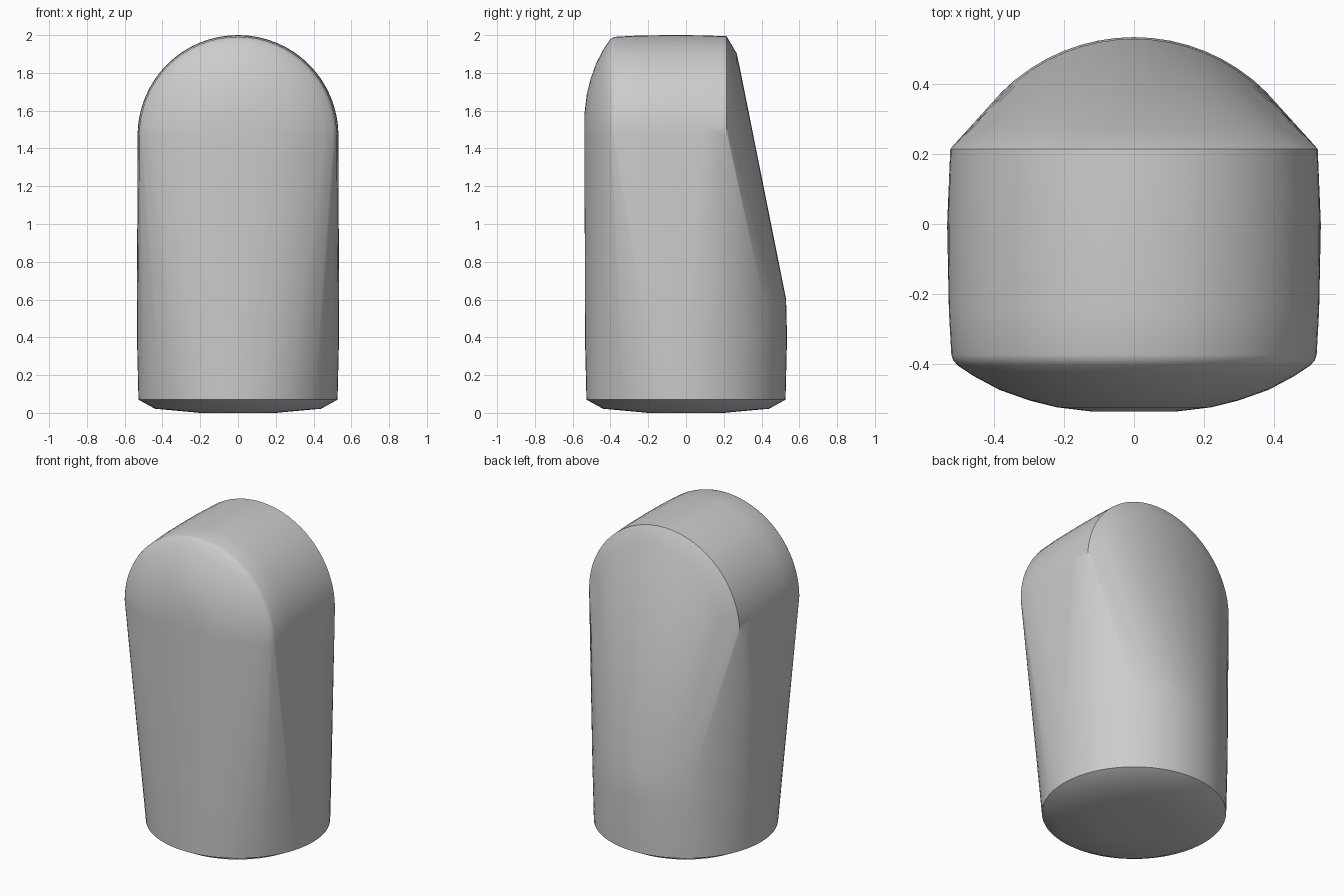
import bpy
import bmesh
from math import cos, sin, pi

default = bpy.data.objects.get("Cube")
if default:
    bpy.data.objects.remove(default, do_unlink=True)

# One plain grey material
grey = bpy.data.materials.new("plain_grey")
grey.use_nodes = True
colour = (0.6, 0.6, 0.6, 1)
grey.diffuse_color = colour
grey.node_tree.nodes["Principled BSDF"].inputs["Base Color"].default_value = colour

bm = bmesh.new()
SIDES = 64
ARCH_Z = 1.468


def ring(radius, z):
    """Horizontal circle of the round base."""
    for i in range(SIDES):
        a = 2 * pi * i / SIDES
        bm.verts.new((radius * cos(a), radius * sin(a), z))


def arch(radius, y):
    """Upright half circle of the rounded top."""
    for i in range(SIDES // 2 + 1):
        a = 2 * pi * i / SIDES
        bm.verts.new((radius * cos(a), y, ARCH_Z + radius * sin(a)))


# Round base: shallow domed underside, then a nearly straight wall
for radius, z in [(0.2, 0), (0.44, 0.022), (0.527, 0.07), (0.535, 0.4), (0.53, 0.6)]:
    ring(radius, z)

# Arched top: domed front, slightly barrelled middle, sloped back edge
for y, radius in [(-0.537, 0.12), (-0.525, 0.22), (-0.505, 0.30), (-0.475, 0.385),
                  (-0.435, 0.46), (-0.405, 0.505), (-0.39, 0.518), (-0.375, 0.523),
                  (-0.25, 0.53), (-0.08, 0.532), (0.08, 0.531), (0.215, 0.526),
                  (0.27, 0.432)]:
    arch(radius, y)

# Skin stretched over the base and the top
hull = bmesh.ops.convex_hull(bm, input=bm.verts)
spare = {v for v in hull["geom_interior"] + hull["geom_unused"]
         if isinstance(v, bmesh.types.BMVert)}
bmesh.ops.delete(bm, geom=list(spare), context="VERTS")
bmesh.ops.recalc_face_normals(bm, faces=bm.faces)

mesh = bpy.data.meshes.new("rounded_cap")
bm.to_mesh(mesh)
bm.free()
mesh.materials.append(grey)
cap = bpy.data.objects.new("rounded_cap", mesh)
bpy.context.collection.objects.link(cap)

# Smooth skin with crisp base and back edges
bpy.ops.object.select_all(action="DESELECT")
cap.select_set(True)
bpy.context.view_layer.objects.active = cap
bpy.ops.object.shade_smooth_by_angle(angle=0.6)
